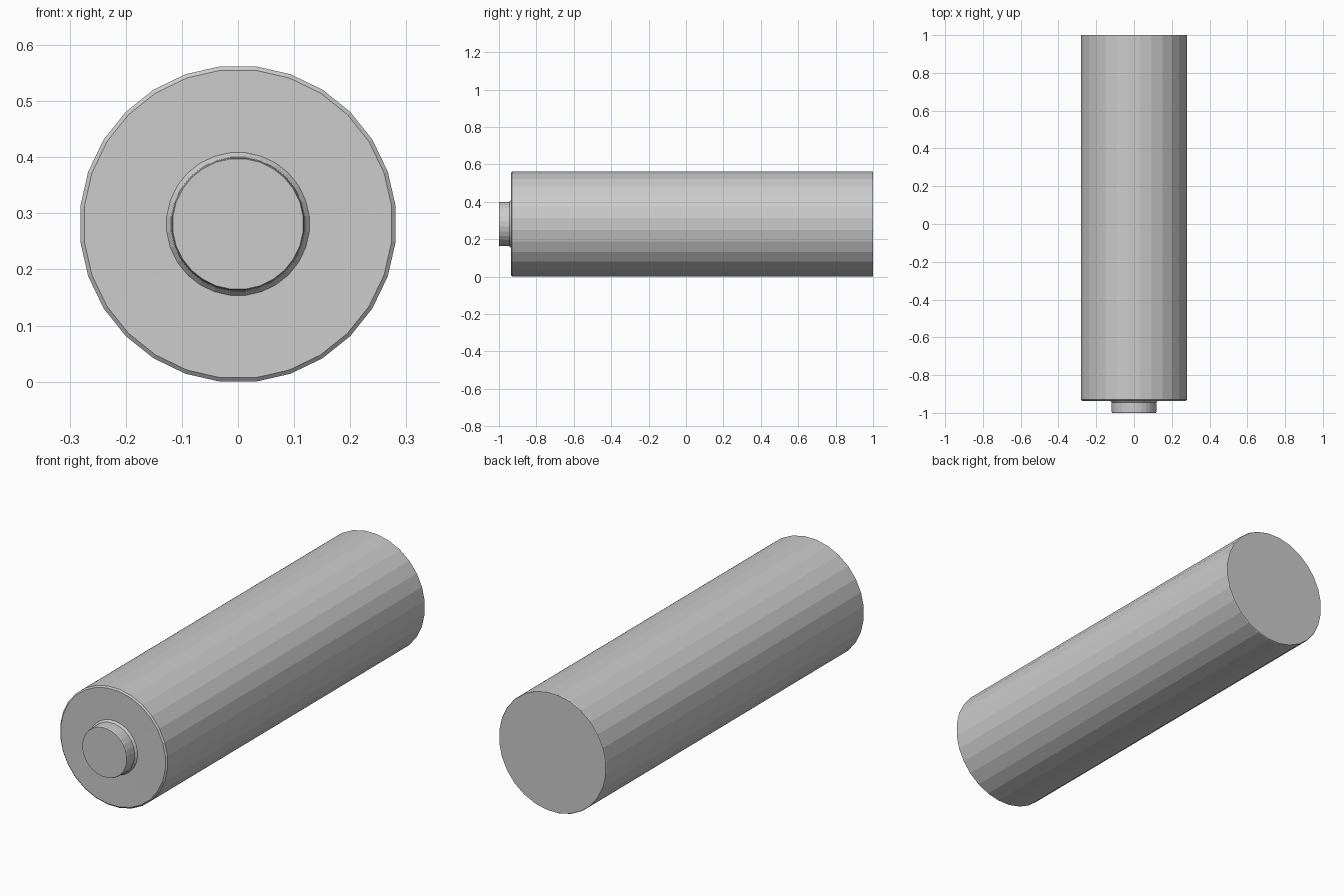
import bpy, bmesh
from math import pi, cos, sin

if "Cube" in bpy.data.objects:
    bpy.data.objects.remove(bpy.data.objects["Cube"])

SIDES = 28
AXIS_Z = 0.281


def lathe(name, profile, cap_start=False, cap_end=False):
    """Revolve (y, radius) pairs around the lengthwise axis, flat side down."""
    bm = bmesh.new()
    rings = []
    for y, r in profile:
        r /= cos(pi / SIDES)
        angles = [(i + 0.5) * 2 * pi / SIDES for i in range(SIDES)]
        rings.append([bm.verts.new((r * cos(a), y, AXIS_Z + r * sin(a))) for a in angles])
    for a, b in zip(rings, rings[1:]):
        for i in range(SIDES):
            j = (i + 1) % SIDES
            bm.faces.new((a[i], a[j], b[j], b[i]))
    if cap_start:
        bm.faces.new(rings[0][::-1])
    if cap_end:
        bm.faces.new(rings[-1])
    # Outward-facing normals: the ring order runs towards the +y end
    bm.normal_update()
    for f in bm.faces:
        c = f.calc_center_median()
        out = c.copy()
        out.z -= AXIS_Z
        out.y = 2.0 * (c.y + 0.92) if c.y < -0.9 or c.y > 0.99 else 0.0
        if f.normal.dot(out) < 0:
            f.normal_flip()
    mesh = bpy.data.meshes.new(name)
    bm.to_mesh(mesh)
    bm.free()
    obj = bpy.data.objects.new(name, mesh)
    bpy.context.collection.objects.link(obj)
    return obj


# Long cylindrical casing, with a shoulder ring at the front
lathe("casing", [(-0.935, 0.127), (-0.936, 0.274), (-0.930, 0.281),
                 (0.997, 0.281), (1.0, 0.279)], cap_end=True)

# Raised contact button with a small flare at its base
lathe("contact_button", [(-0.935, 0.127), (-0.945, 0.119), (-0.995, 0.118),
                         (-1.0, 0.116)], cap_start=False, cap_end=True)
